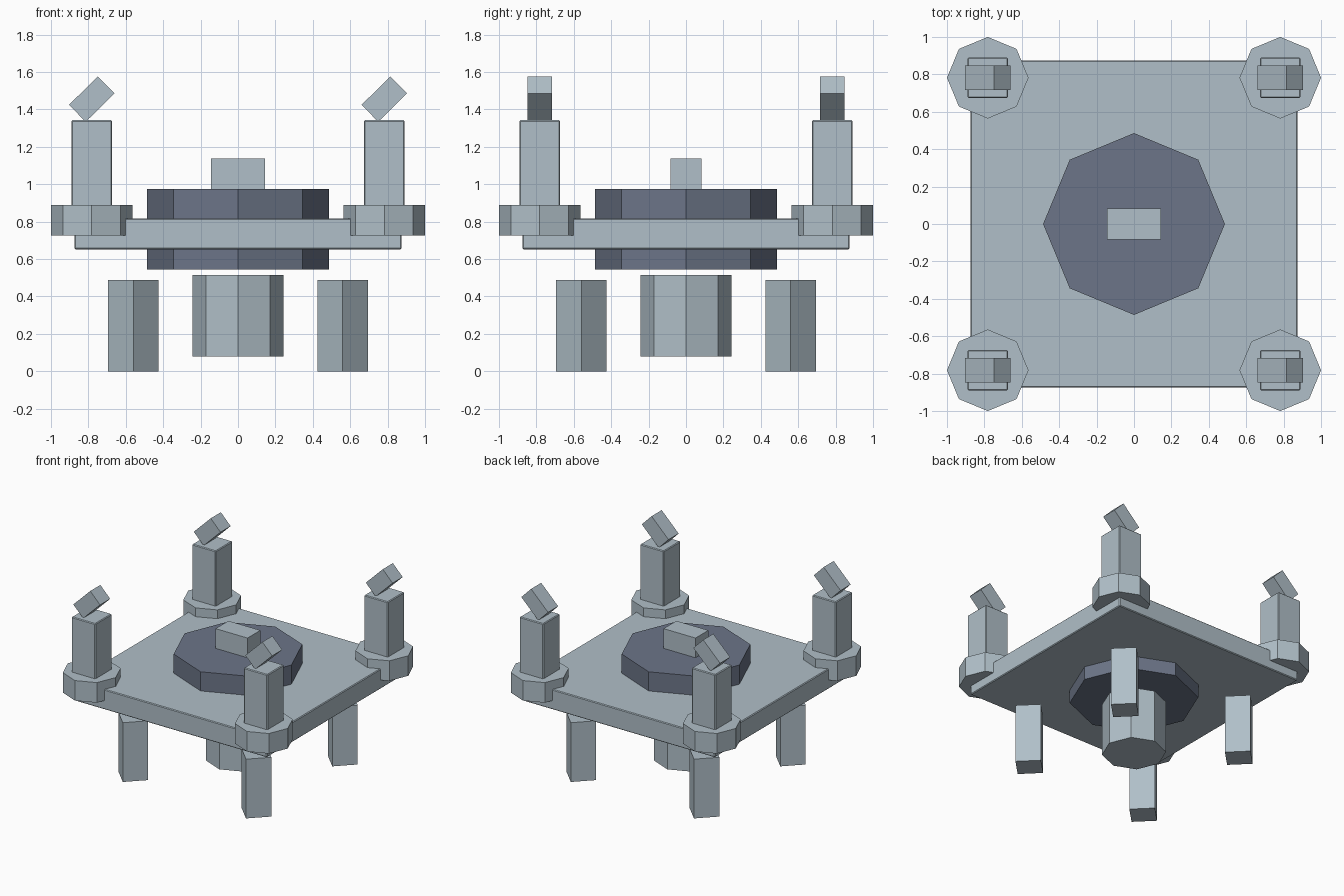
import bpy
import math

if "Cube" in bpy.data.objects:
    bpy.data.objects.remove(bpy.data.objects["Cube"])


def srgb(r, g, b):
    """8-bit screen colour to linear RGBA."""
    lin = [((c / 255 + 0.055) / 1.055) ** 2.4 for c in (r, g, b)]
    return (*lin, 1.0)


def material(name, colour):
    m = bpy.data.materials.new(name)
    m.diffuse_color = colour
    m.use_nodes = True
    m.node_tree.nodes["Principled BSDF"].inputs["Base Color"].default_value = m.diffuse_color
    return m


pale = material("pale_blue_grey", srgb(176, 191, 200))
slate = material("slate_grey", srgb(108, 117, 136))


def finish(name, mat, bevel=0.0):
    ob = bpy.context.object
    ob.name = name
    ob.data.materials.append(mat)
    if bevel:
        mod = ob.modifiers.new("edge_bevel", 'BEVEL')
        mod.width = bevel
        mod.segments = 1
    return ob


def prism(name, mat, sides, radius, x, y, z0, z1):
    """Upright prism with its corners on the x and y axes."""
    bpy.ops.mesh.primitive_cylinder_add(
        vertices=sides, radius=radius, depth=z1 - z0,
        location=(x, y, (z0 + z1) / 2))
    return finish(name, mat)


def box(name, mat, size, loc, tilt=0.0, bevel=0.0):
    bpy.ops.mesh.primitive_cube_add(size=1, location=loc)
    ob = bpy.context.object
    for v in ob.data.vertices:
        v.co = [c * s for c, s in zip(v.co, size)]
    ob.rotation_euler.y = tilt
    return finish(name, mat, bevel)


# Central body: square deck, octagonal hub, lower column, top block
box("deck", pale, (1.75, 1.75, 0.165), (0, 0, 0.735), bevel=0.006)
prism("hub", slate, 8, 0.486, 0, 0, 0.543, 0.975)
prism("lower_column", pale, 8, 0.242, 0, 0, 0.08, 0.515)
box("top_block", pale, (0.29, 0.167, 0.17), (0, 0, 1.052))

# Four corners: leg, pod, tower and tilted head
for sx, side in ((-1, "left"), (1, "right")):
    for sy, end in ((-1, "front"), (1, "back")):
        tag = f"{end}_{side}"
        prism(f"leg_{tag}", pale, 4, 0.136, sx * 0.56, sy * 0.56, 0, 0.487)
        x, y = sx * 0.782, sy * 0.782
        prism(f"pod_{tag}", pale, 8, 0.218, x, y, 0.725, 0.89)
        box(f"tower_{tag}", pale, (0.216, 0.216, 0.535), (x, y, 1.075),
            bevel=0.006)
        box(f"head_{tag}", pale, (0.216, 0.131, 0.127), (x, y, 1.455),
            tilt=-math.radians(44.5))
